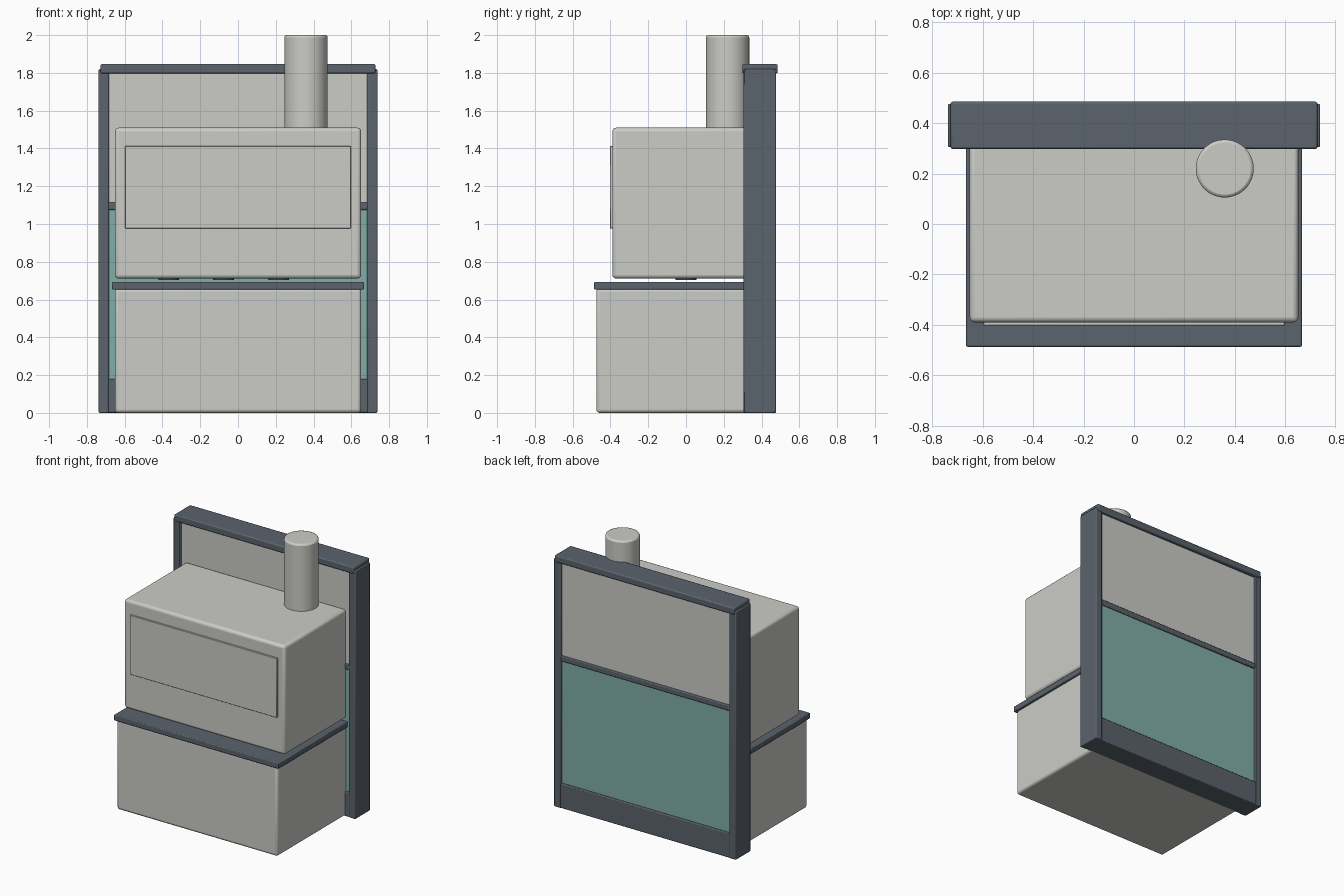
import bpy

if "Cube" in bpy.data.objects:
    bpy.data.objects.remove(bpy.data.objects["Cube"])


def material(name, rgb):
    m = bpy.data.materials.new(name)
    m.diffuse_color = (*rgb, 1.0)
    m.use_nodes = True
    m.node_tree.nodes["Principled BSDF"].inputs["Base Color"].default_value = m.diffuse_color
    return m


light = material("warm_light_grey", (0.60, 0.60, 0.57))
dark = material("slate_grey", (0.105, 0.125, 0.15))
teal = material("muted_teal", (0.22, 0.42, 0.39))


def finish(ob, name, mat, bevel, segments):
    ob.name = name
    ob.data.materials.append(mat)
    if bevel:
        b = ob.modifiers.new("rounded_edges", "BEVEL")
        b.width = bevel
        b.segments = segments
        b.limit_method = "ANGLE"
    bpy.ops.object.shade_smooth_by_angle()
    return ob


def box(name, x, y, z, mat, bevel=0.006, segments=2):
    """Box from (min, max) pairs with rounded edges."""
    spans = (x, y, z)
    bpy.ops.mesh.primitive_cube_add(size=1, location=[(a + b) / 2 for a, b in spans])
    ob = bpy.context.object
    ob.scale = [b - a for a, b in spans]
    bpy.ops.object.transform_apply(location=False, rotation=False, scale=True)
    return finish(ob, name, mat, bevel, segments)


def cylinder(name, x, y, z, radius, mat, bevel):
    bpy.ops.mesh.primitive_cylinder_add(vertices=48, radius=radius, depth=z[1] - z[0],
                                        location=(x, y, (z[0] + z[1]) / 2))
    return finish(bpy.context.object, name, mat, bevel, 2)


# Back wall frame
for side, sx in (("left", -1), ("right", 1)):
    box(side + "_post", sorted((sx * 0.738, sx * 0.684)), (0.305, 0.477), (0, 1.82), dark)
box("top_cap", (-0.728, 0.728), (0.298, 0.485), (1.797, 1.847), dark, 0.008)
box("bottom_rail", (-0.70, 0.70), (0.308, 0.474), (0, 0.18), dark)
box("middle_rail", (-0.69, 0.69), (0.31, 0.472), (1.075, 1.115), dark)

# Wall panels
box("upper_panel", (-0.69, 0.69), (0.322, 0.46), (1.10, 1.81), light, 0)
box("lower_panel", (-0.69, 0.69), (0.322, 0.46), (0.17, 1.09), teal, 0)

# Base cabinet and counter
box("base_cabinet", (-0.652, 0.652), (-0.475, 0.33), (0, 0.66), light, 0.018, 3)
box("counter_top", (-0.667, 0.667), (-0.487, 0.32), (0.652, 0.694), dark)

# Hood with front plate, lower lamps and flue
box("hood", (-0.652, 0.652), (-0.39, 0.33), (0.711, 1.51), light, 0.02, 3)
box("hood_front_plate", (-0.597, 0.597), (-0.403, -0.38), (0.977, 1.412), light, 0.002, 1)
for i, x in enumerate((-0.367, -0.077, 0.215)):
    cylinder(f"hood_lamp_{i + 1}", x, 0.0, (0.703, 0.725), 0.055, dark, 0.003)
cylinder("flue_pipe", 0.36, 0.22, (1.48, 2.0), 0.115, light, 0.012)
